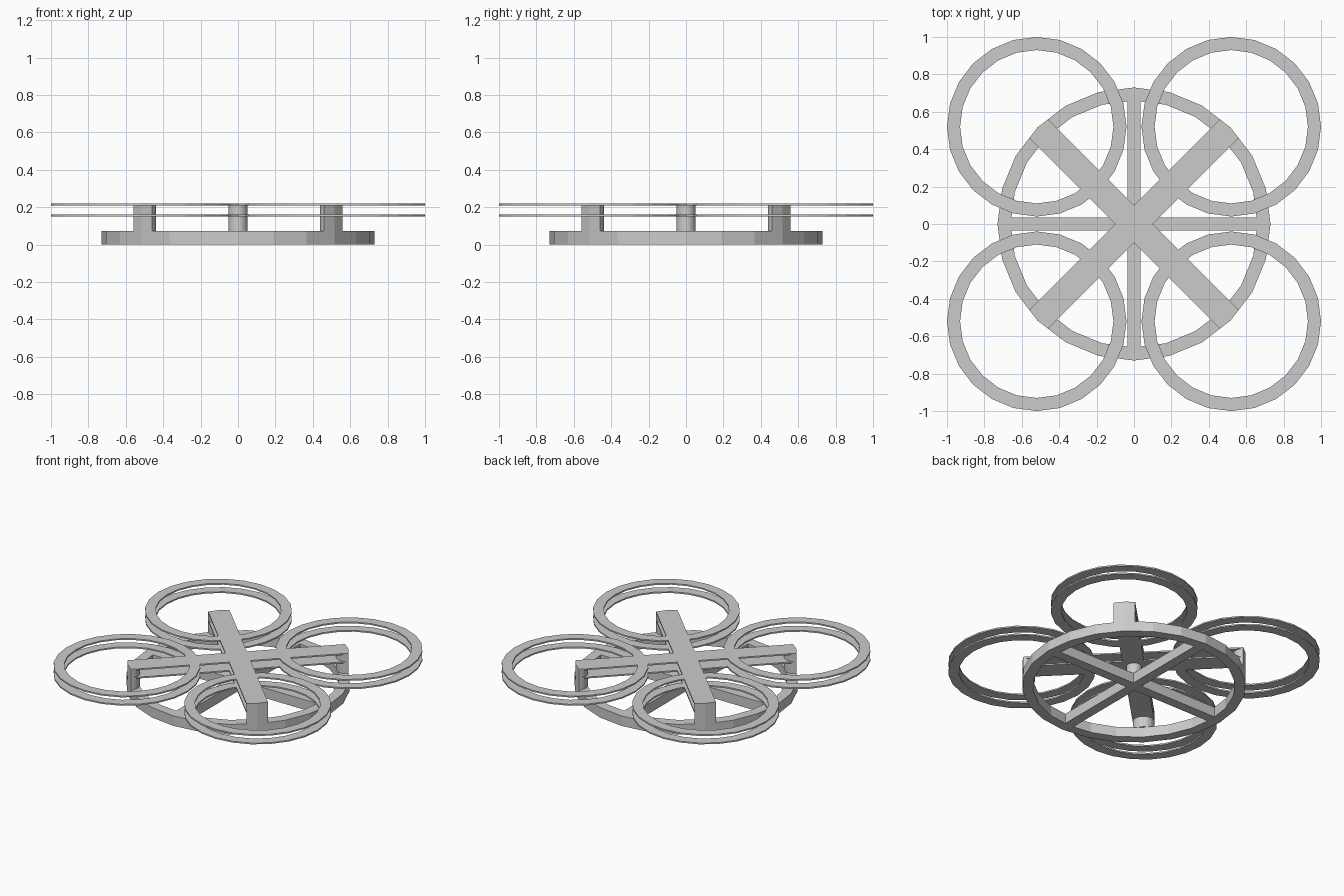
import bpy, bmesh
from math import sin, cos, pi, radians
from mathutils import Vector

if "Cube" in bpy.data.objects:
    bpy.data.objects.remove(bpy.data.objects["Cube"])

N = 24            # sides of every large ring
R = 0.73          # outer radius of the base
RING_C = 0.52     # guard ring centre offset
ARM_W = 0.071     # half width of the diagonal arms


def finish(bm, name):
    bmesh.ops.recalc_face_normals(bm, faces=bm.faces)
    me = bpy.data.meshes.new(name)
    bm.to_mesh(me)
    bm.free()
    ob = bpy.data.objects.new(name, me)
    bpy.context.collection.objects.link(ob)
    return ob


def prism(name, pts, z0, z1):
    """Extrude a flat outline from z0 to z1."""
    bm = bmesh.new()
    face = bm.faces.new([bm.verts.new((x, y, z0)) for x, y in pts])
    res = bmesh.ops.extrude_face_region(bm, geom=[face])
    verts = [v for v in res["geom"] if isinstance(v, bmesh.types.BMVert)]
    bmesh.ops.translate(bm, verts=verts, vec=(0, 0, z1 - z0))
    return finish(bm, name)


def rings(name, centres, outer, inner, z0, z1):
    """Flat rings with rectangular section around each centre."""
    bm = bmesh.new()
    section = [(outer, z0), (outer, z1), (inner, z1), (inner, z0)]
    for cx, cy in centres:
        loops = []
        for i in range(N):
            a = 2 * pi * i / N
            loops.append([bm.verts.new((cx + r * cos(a), cy + r * sin(a), z)) for r, z in section])
        for i in range(N):
            a, b = loops[i], loops[(i + 1) % N]
            for j in range(4):
                k = (j + 1) % 4
                bm.faces.new((a[j], b[j], b[k], a[k]))
    return finish(bm, name)


def rotated(pts, angle):
    c, s = cos(angle), sin(angle)
    return [(x * c - y * s, x * s + y * c) for x, y in pts]


def cross(half, end, tip, turn):
    """Outline of a four-armed cross; each arm end has a slight point."""
    arm = [(half, -half), (end, -half), (tip, 0), (end, half)]
    return [p for k in range(4) for p in rotated(arm, turn + k * pi / 2)]


def join_solid(target, other):
    mod = target.modifiers.new("union", "BOOLEAN")
    mod.operation = "UNION"
    mod.solver = "EXACT"
    mod.object = other
    bpy.context.view_layer.objects.active = target
    bpy.ops.object.modifier_apply(modifier=mod.name)
    bpy.data.objects.remove(other)


# Base: ring with a straight cross inside
base = rings("base_ring", [(0, 0)], R, 0.66, 0, 0.072)
spokes = prism("base_spokes", cross(0.035, 0.69, 0.691, 0), 0, 0.072)
join_solid(base, spokes)

# Upper frame: two thin plates, each a diagonal cross with four guard rings
corners = [(sx * RING_C, sy * RING_C) for sx in (-1, 1) for sy in (-1, 1)]
arm_end = R - ARM_W * sin(radians(7.5)) / cos(radians(7.5))
for label, z0, z1 in (("lower", 0.15, 0.16), ("upper", 0.21, 0.22)):
    plate = prism(label + "_arm_plate", cross(ARM_W, arm_end, R, pi / 4), z0, z1)
    guards = rings(label + "_guards", corners, 0.48, 0.41, z0, z1)
    join_solid(plate, guards)

# Posts: half-round columns at the arm ends, flush with the base outside
half_round = [(arm_end, -ARM_W), (R, 0), (arm_end, ARM_W)]
half_round += [(arm_end - ARM_W * sin(pi * i / 12), ARM_W * cos(pi * i / 12)) for i in range(1, 12)]
for k in range(4):
    prism(f"arm_post_{k + 1}", rotated(half_round, pi / 4 + k * pi / 2), 0.072, 0.215)

# Centre column
column = [(0.05 * cos(2 * pi * i / N), 0.05 * sin(2 * pi * i / N)) for i in range(N)]
prism("centre_post", column, 0.06, 0.215)
